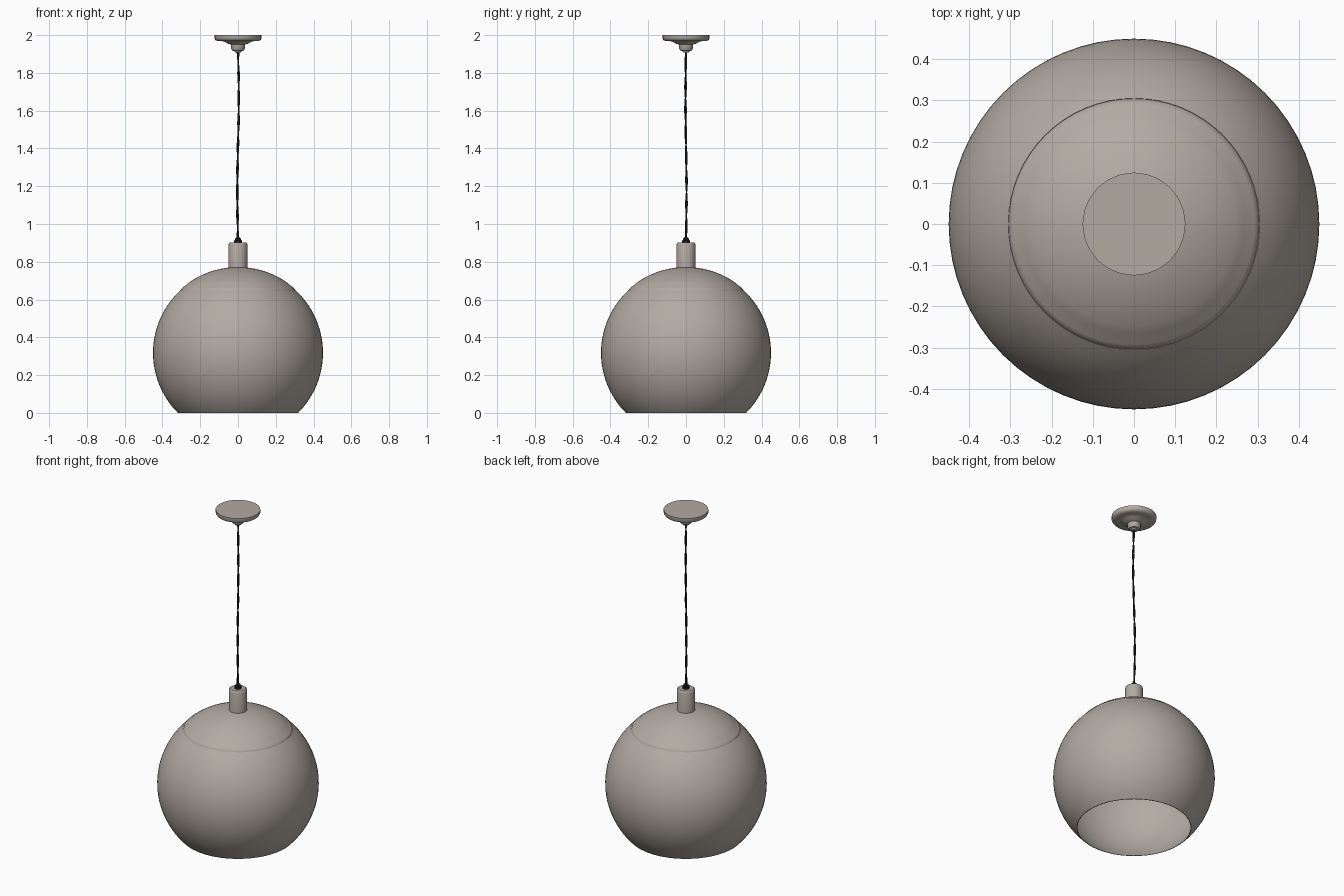
import bpy, bmesh, math

if "Cube" in bpy.data.objects:
    bpy.data.objects.remove(bpy.data.objects["Cube"])


def material(name, rgb):
    m = bpy.data.materials.new(name)
    m.diffuse_color = (*rgb, 1)
    m.use_nodes = True
    m.node_tree.nodes["Principled BSDF"].inputs["Base Color"].default_value = m.diffuse_color
    return m


GREY = material("warm_grey_metal", (0.45, 0.405, 0.365))
BLACK = material("black_cord", (0.015, 0.015, 0.015))


def lathe(name, profile, sides, mat, angle=35):
    """Revolve (radius, z) points around the z axis; radius 0 closes a pole."""
    bm = bmesh.new()
    rings = []
    for r, z in profile:
        if r == 0:
            rings.append([bm.verts.new((0, 0, z))])
        else:
            rings.append([bm.verts.new((r * math.cos(2 * math.pi * i / sides),
                                        r * math.sin(2 * math.pi * i / sides), z))
                          for i in range(sides)])
    for a, b in zip(rings, rings[1:]):
        for i in range(sides):
            j = (i + 1) % sides
            quad = [a[i % len(a)], a[j % len(a)], b[j % len(b)], b[i % len(b)]]
            bm.faces.new(list(dict.fromkeys(quad)))
    bmesh.ops.recalc_face_normals(bm, faces=bm.faces)
    me = bpy.data.meshes.new(name)
    bm.to_mesh(me)
    bm.free()
    me.materials.append(mat)
    ob = bpy.data.objects.new(name, me)
    bpy.context.collection.objects.link(ob)
    bpy.ops.object.select_all(action='DESELECT')
    ob.select_set(True)
    bpy.context.view_layer.objects.active = ob
    bpy.ops.object.shade_smooth_by_angle(angle=math.radians(angle))
    return ob


def arc(radius, z_mid, a0, a1, n):
    """Points on a circle, angles in degrees above the horizontal."""
    pts = []
    for i in range(n + 1):
        a = math.radians(a0 + (a1 - a0) * i / n)
        pts.append((radius * math.cos(a), z_mid + radius * math.sin(a)))
    return pts


# Globe shade: thin open shell with a hole at the bottom and a cap seat on top
R, MID, T = 0.45, 0.318, 0.005
LOW, HIGH = -math.degrees(math.asin(MID / R)), 47.3
outer = arc(R, MID, LOW, HIGH, 32)
inner = arc(R - T, MID, HIGH, LOW, 32)
inner[-1] = (inner[-1][0], 0)
lathe("globe_shade", outer + inner + outer[:1], 64, GREY)

# Domed cap with a rounded rim, sitting in the shade
dome = [(0.305, 0.645), (0.302, 0.655), (0.293, 0.664), (0.278, 0.674)]
dome += arc(R + 0.004, MID, 54, 84, 10)
under = [(0.05, 0.762)] + arc(R - T, MID, 82, 48, 10)
lathe("shade_cap", dome + under + dome[:1], 64, GREY)

# Neck above the cap
lathe("neck", [(0, 0.755), (0.05, 0.755), (0.05, 0.892), (0.048, 0.898),
               (0.043, 0.902), (0, 0.902)], 32, GREY)

# Cord grip
lathe("cord_grip", [(0, 0.9), (0.021, 0.9), (0.021, 0.913), (0.015, 0.915),
                    (0.015, 0.924), (0.008, 0.93), (0, 0.93)], 16, BLACK)

# Ceiling canopy with stepped cord outlet
lathe("ceiling_canopy", [(0, 2.0), (0.125, 2.0), (0.125, 1.982), (0.119, 1.973),
                         (0.107, 1.968), (0.085, 1.968), (0.068, 1.964),
                         (0.055, 1.955), (0.037, 1.95), (0.036, 1.928),
                         (0.03, 1.918), (0.018, 1.915), (0.017, 1.908),
                         (0, 1.908)], 24, GREY)


# Twisted pair of cord strands with a slight natural sway
def strand(name, phase):
    cu = bpy.data.curves.new(name, 'CURVE')
    cu.dimensions = '3D'
    cu.bevel_depth = 0.0036
    cu.bevel_resolution = 1
    sp = cu.splines.new('POLY')
    n = 90
    sp.points.add(n)
    for i, p in enumerate(sp.points):
        t = i / n
        a = phase + 2 * math.pi * 4 * t
        sway = 0.004 * math.sin(2 * math.pi * t)
        p.co = (0.0035 * math.cos(a) - sway, 0.0035 * math.sin(a) + sway * 0.7,
                0.92 + 0.995 * t, 1)
    cu.materials.append(BLACK)
    ob = bpy.data.objects.new(name, cu)
    bpy.context.collection.objects.link(ob)


strand("cord_strand_a", 0)
strand("cord_strand_b", math.pi)
